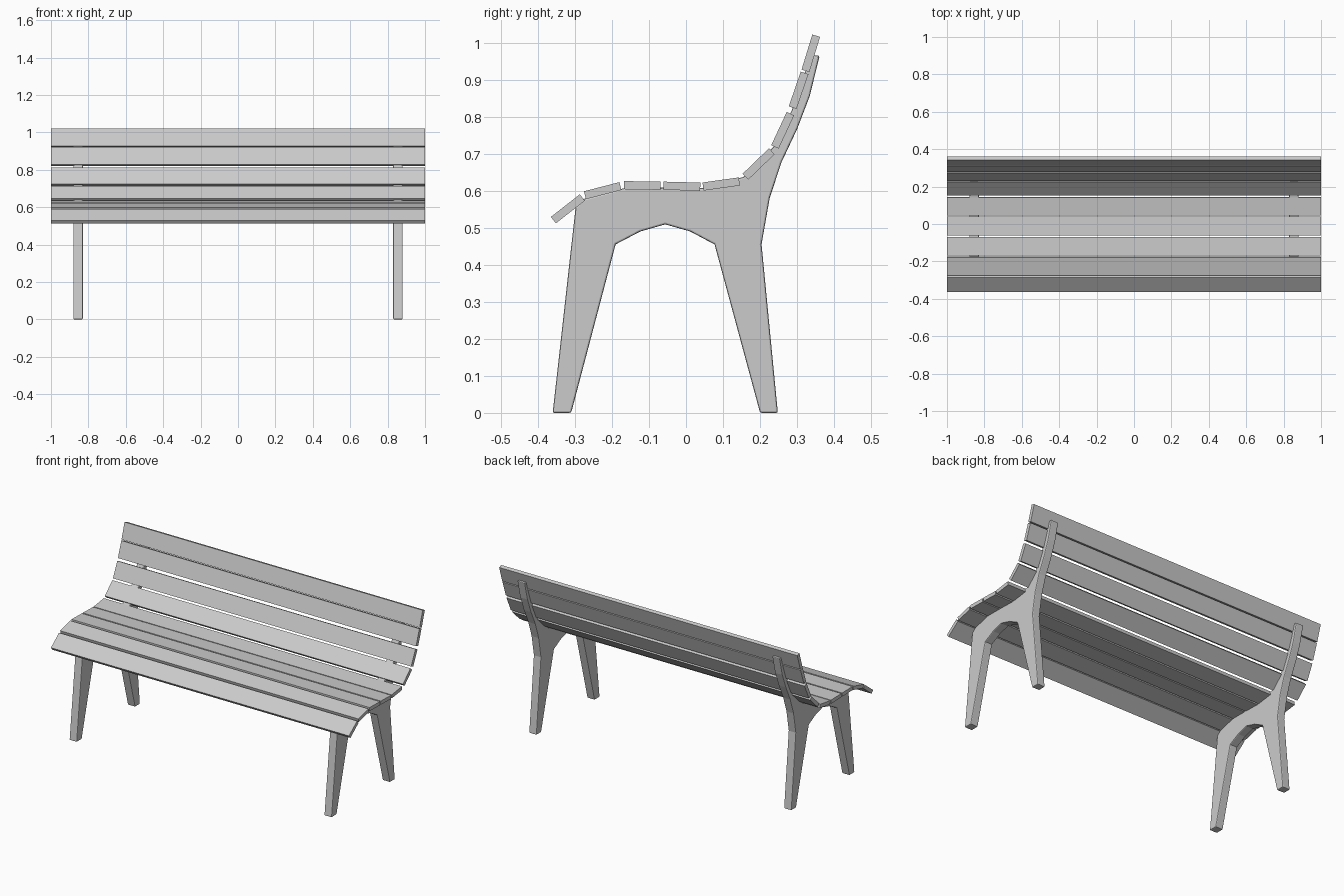
import bpy, bmesh
from math import radians
from mathutils import Vector

if "Cube" in bpy.data.objects:
    bpy.data.objects.remove(bpy.data.objects["Cube"])


def bevel(obj, width, segments):
    mod = obj.modifiers.new("soft_edges", "BEVEL")
    mod.width = width
    mod.segments = segments
    mod.limit_method = 'ANGLE'
    mod.angle_limit = radians(50)


def plank(name, y, z, angle):
    bpy.ops.mesh.primitive_cube_add(size=1, location=(0, y, z), rotation=(radians(angle), 0, 0))
    obj = bpy.context.object
    obj.name = name
    obj.scale = (2.0, 0.099, 0.022)
    return obj


def side_frame(name, x, profile, thickness):
    bm = bmesh.new()
    face = bm.faces.new([bm.verts.new((-thickness / 2, y, z)) for y, z in profile])
    ext = bmesh.ops.extrude_face_region(bm, geom=[face])
    verts = [g for g in ext["geom"] if isinstance(g, bmesh.types.BMVert)]
    bmesh.ops.translate(bm, verts=verts, vec=Vector((thickness, 0, 0)))
    bmesh.ops.recalc_face_normals(bm, faces=bm.faces)
    mesh = bpy.data.meshes.new(name)
    bm.to_mesh(mesh)
    bm.free()
    obj = bpy.data.objects.new(name, mesh)
    bpy.context.collection.objects.link(obj)
    obj.location.x = x
    bevel(obj, 0.005, 2)
    return obj


# Seat slats, front to back: centre y, centre z, tilt
seat = [(-0.319, 0.551, 38), (-0.225, 0.600, 14.5), (-0.118, 0.614, -1),
        (-0.011, 0.612, -1.5), (0.095, 0.618, 8)]
for i, (y, z, a) in enumerate(seat):
    plank(f"seat_slat_{i + 1}", y, z, a)

# Backrest slats, bottom to top
back = [(0.196, 0.672, 44), (0.261, 0.763, 65), (0.304, 0.871, 71), (0.337, 0.971, 73)]
for i, (y, z, a) in enumerate(back):
    plank(f"back_slat_{i + 1}", y, z, a)

# Side frames: legs, arch and back support in one outline
outline = [
    (-0.36, 0), (-0.31, 0),                                    # front foot
    (-0.19, 0.455), (-0.123, 0.49), (-0.056, 0.509),           # arch
    (0.011, 0.49), (0.077, 0.455),
    (0.20, 0), (0.248, 0),                                     # rear foot
    (0.204, 0.455), (0.226, 0.58), (0.258, 0.677),             # rear edge
    (0.30, 0.766), (0.334, 0.855), (0.361, 0.965),
    (0.341, 0.965), (0.321, 0.92), (0.286, 0.818),             # under the back slats
    (0.236, 0.718), (0.155, 0.637),
    (0.045, 0.607), (-0.063, 0.608), (-0.17, 0.606),           # under the seat slats
    (-0.275, 0.578), (-0.298, 0.556)]
side_frame("left_side_frame", -0.855, outline, 0.05)
side_frame("right_side_frame", 0.855, outline, 0.05)
